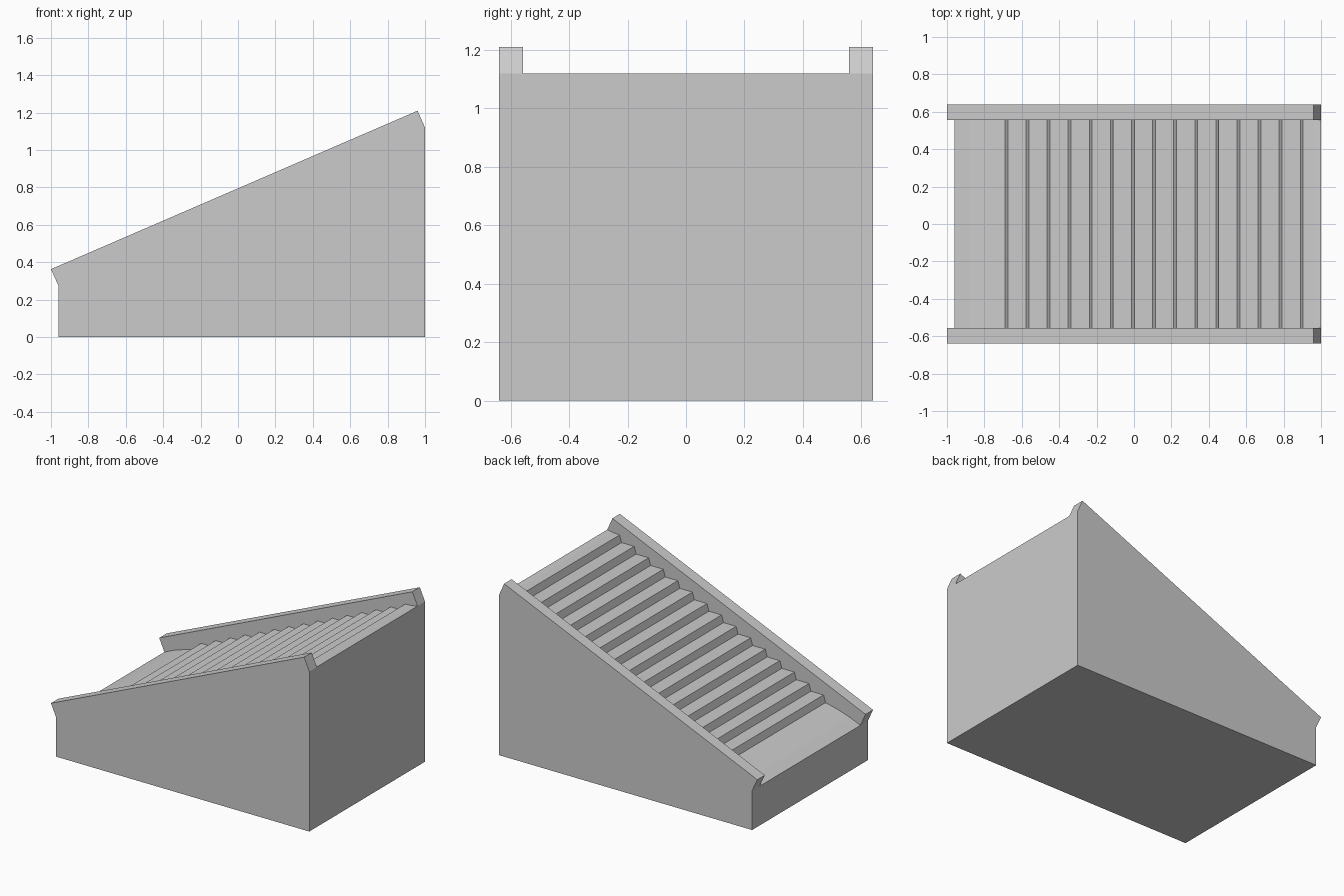
import bpy
import bmesh

if "Cube" in bpy.data.objects:
    bpy.data.objects.remove(bpy.data.objects["Cube"])


def extrude_profile(name, points, half_width):
    """Solid made from an x-z outline extruded symmetrically along y."""
    bm = bmesh.new()
    face = bm.faces.new([bm.verts.new((x, -half_width, z)) for x, z in points])
    result = bmesh.ops.extrude_face_region(bm, geom=[face])
    moved = [v for v in result["geom"] if isinstance(v, bmesh.types.BMVert)]
    bmesh.ops.translate(bm, verts=moved, vec=(0, 2 * half_width, 0))
    bmesh.ops.recalc_face_normals(bm, faces=bm.faces)
    mesh = bpy.data.meshes.new(name)
    bm.to_mesh(mesh)
    bm.free()
    obj = bpy.data.objects.new(name, mesh)
    bpy.context.collection.objects.link(obj)
    return obj


# Sloped block whose sides become the two curbs
block = extrude_profile("stair_block", [
    (-0.96, 0), (1, 0), (1, 1.12), (0.96, 1.21), (-1, 0.363), (-0.96, 0.275)], 0.64)

# Outline of the walking surface: curved lower ramp, then leaning risers and flat treads
STEPS, RUN, RISE = 15, 0.1128, 0.0498
surface = [(-1.2, 0.17), (-0.96, 0.275), (-0.88, 0.309), (-0.787, 0.339)]
for i in range(STEPS):
    x, z = -0.69 + i * RUN, 0.362 + i * RISE
    surface += [(x, z), (x + 0.015, z + RISE)]
surface += [(0.96, 1.113), (1, 1.12), (1.2, 1.16), (1.2, 2), (-1.2, 2)]

# Carve the stairway between the curbs
cutter = extrude_profile("stairway_cutter", surface, 0.557)
cut = block.modifiers.new("stairway", 'BOOLEAN')
cut.operation = 'DIFFERENCE'
cut.solver = 'EXACT'
cut.object = cutter

# Bake the cut and remove the helper
bpy.context.view_layer.objects.active = block
block.select_set(True)
cutter.hide_render = True
bpy.ops.object.modifier_apply(modifier=cut.name)
bpy.data.objects.remove(cutter)
